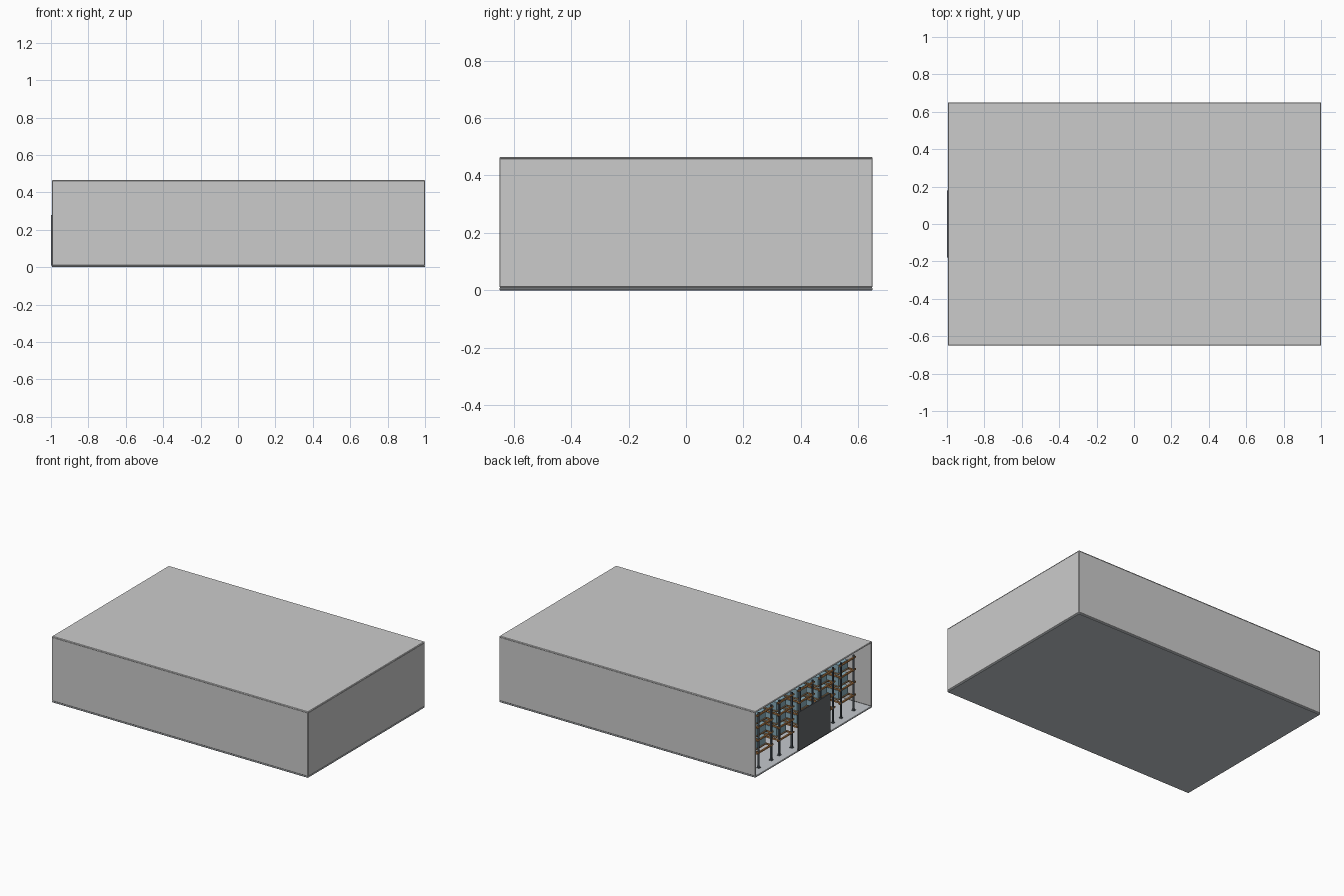
import bpy, bmesh
from mathutils import Vector

if "Cube" in bpy.data.objects:
    bpy.data.objects.remove(bpy.data.objects["Cube"])


def material(name, rgb):
    m = bpy.data.materials.new(name)
    m.diffuse_color = (*rgb, 1)
    m.use_nodes = True
    m.node_tree.nodes["Principled BSDF"].inputs["Base Color"].default_value = m.diffuse_color
    return m


STEEL = material("dark steel", (0.09, 0.11, 0.13))
ORANGE = material("orange beam", (0.55, 0.25, 0.08))
CRATE = material("blue crate", (0.25, 0.42, 0.5))
WOOD = material("pallet wood", (0.45, 0.28, 0.14))
FLOOR = material("pale floor", (0.55, 0.58, 0.61))
DOOR = material("door grey", (0.13, 0.14, 0.15))


def boxes(name, spans, mat=None, bevel=0):
    """One object made of boxes, each given as (x0, x1, y0, y1, z0, z1)."""
    bm = bmesh.new()
    for x0, x1, y0, y1, z0, z1 in spans:
        verts = bmesh.ops.create_cube(bm, size=1)["verts"]
        bmesh.ops.scale(bm, vec=(x1 - x0, y1 - y0, z1 - z0), verts=verts)
        bmesh.ops.translate(bm, vec=Vector((x0 + x1, y0 + y1, z0 + z1)) / 2, verts=verts)
    mesh = bpy.data.meshes.new(name)
    bm.to_mesh(mesh)
    bm.free()
    ob = bpy.data.objects.new(name, mesh)
    bpy.context.collection.objects.link(ob)
    if mat:
        mesh.materials.append(mat)
    if bevel:
        mod = ob.modifiers.new("bevel", "BEVEL")
        mod.width = bevel
        mod.segments = 1
    return ob


# Building shell, open on the left (-x) end
X0, X1, Y, H, T = -0.995, 1.0, 0.65, 0.465, 0.01
boxes("floor_slab", [(X0, X1, -Y, Y, 0, T)], FLOOR, 0.003)
boxes("roof", [(X0, X1, -Y, Y, H - T, H)], None, 0.004)
boxes("end_wall", [(X1 - T, X1, -Y, Y, T, H - T / 2)], None, 0.003)
for side, name in ((1, "back_wall"), (-1, "front_wall")):
    ya, yb = sorted((side * (Y - T), side * Y))
    boxes(name, [(X0, X1, ya, yb, T, H - T / 2)], None, 0.003)

# Door panel standing in the open end
boxes("door", [(-1.0, -0.993, -0.18, 0.18, T, 0.28)], DOOR)

# Storage racks: five long rows of equal bays
ROWS = [-0.458, -0.229, 0, 0.229, 0.458]
LEVELS = [0.12, 0.21, 0.30]
BAYS = 6
START, END = -0.935, 0.925
BAY = (END - START) / BAYS
HALF = 0.07
R = 0.005

for i, y in enumerate(ROWS, 1):
    posts, beams, pallets, crates = [], [], [], []
    for b in range(BAYS + 1):
        x = START + b * BAY
        for s in (-1, 1):
            py = y + s * HALF
            posts.append((x - R, x + R, py - R, py + R, T, 0.40))
            posts.append((x - 2 * R, x + 2 * R, py - 2 * R, py + 2 * R, T, T + 0.004))
        # cross beams reach a little past the posts
        for z in LEVELS + [0.385]:
            beams.append((x - R, x + R, y - HALF - 0.02, y + HALF + 0.02, z - 0.01, z))
    for z in LEVELS:
        for s in (-1, 1):
            py = y + s * HALF
            beams.append((START, END, py - R, py + R, z - 0.01, z))
        for b in range(BAYS):
            for k in (0.28, 0.72):
                x = START + (b + k) * BAY
                pallets.append((x - 0.06, x + 0.06, y - 0.06, y + 0.06, z, z + 0.008))
                crates.append((x - 0.054, x + 0.054, y - 0.052, y + 0.052, z + 0.008, z + 0.065))
    boxes(f"rack_posts_{i}", posts, STEEL)
    boxes(f"rack_beams_{i}", beams, ORANGE)
    boxes(f"pallets_{i}", pallets, WOOD)
    boxes(f"crates_{i}", crates, CRATE)
